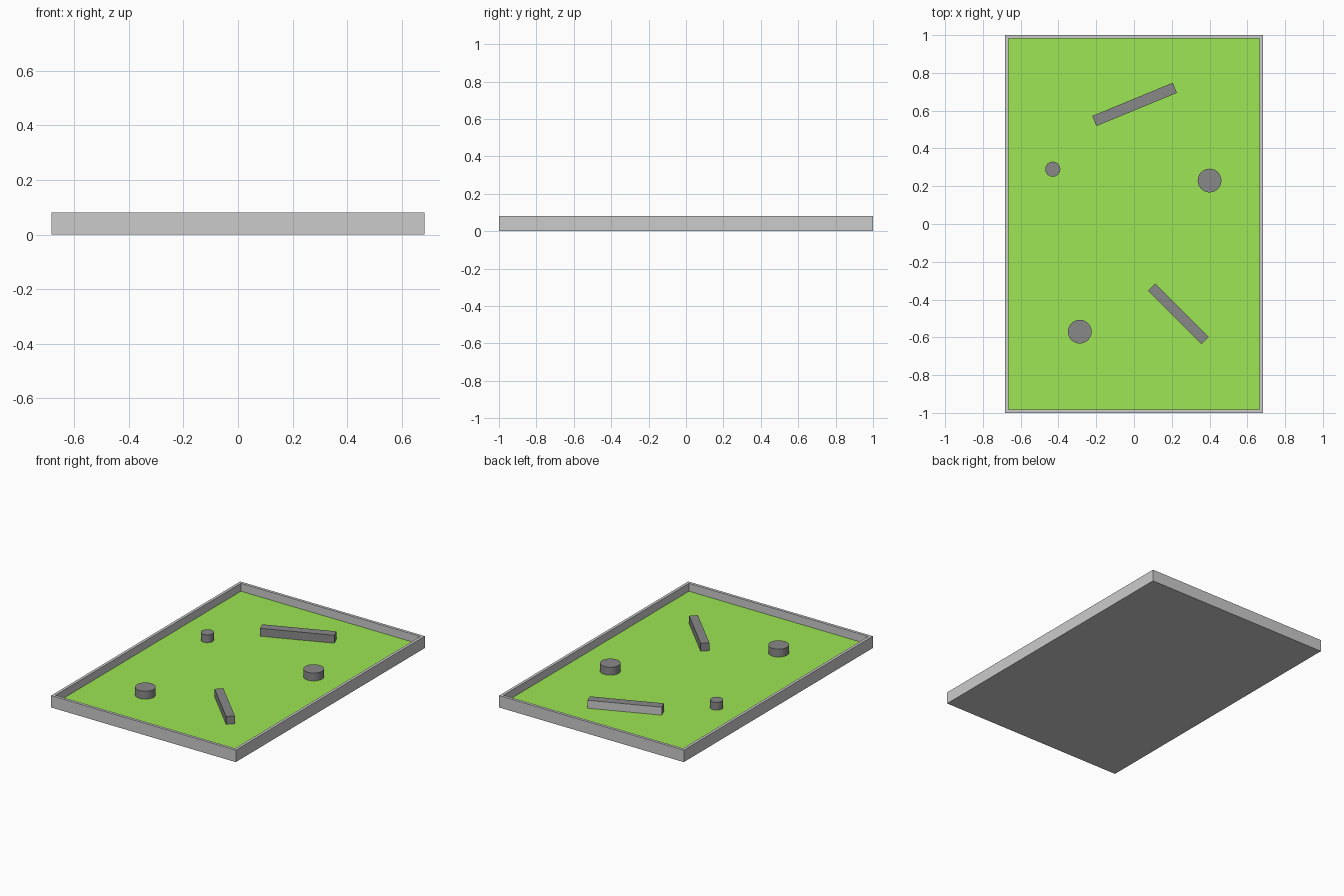
import bpy, bmesh
from math import radians
from mathutils import Matrix, Vector

if "Cube" in bpy.data.objects:
    bpy.data.objects.remove(bpy.data.objects["Cube"])

HALF_X, HALF_Y, TOP = 0.684, 1.0, 0.08
WALL, FLOOR = 0.027, 0.027


def material(name, rgb):
    m = bpy.data.materials.new(name)
    m.diffuse_color = (*rgb, 1)
    m.use_nodes = True
    m.node_tree.nodes["Principled BSDF"].inputs["Base Color"].default_value = m.diffuse_color
    return m


grey = material("grey", (0.69, 0.69, 0.69))
green = material("green", (0.34, 0.79, 0.09))
dark = material("charcoal", (0.25, 0.25, 0.25))


def finish(name, bm, mats):
    mesh = bpy.data.meshes.new(name)
    bm.to_mesh(mesh)
    bm.free()
    for m in mats:
        mesh.materials.append(m)
    obj = bpy.data.objects.new(name, mesh)
    bpy.context.collection.objects.link(obj)
    return obj


def box(size, z0):
    bm = bmesh.new()
    bmesh.ops.create_cube(bm, size=1, matrix=Matrix.Translation((0, 0, z0 + size[2] / 2))
                          @ Matrix.Diagonal((*size, 1)))
    return bm


# Shallow tray: box with its top inset and pushed down to a green floor
bm = box((2 * HALF_X, 2 * HALF_Y, TOP), 0)
bm.normal_update()
top = max(bm.faces, key=lambda f: f.calc_center_median().z)
bmesh.ops.inset_region(bm, faces=[top], thickness=WALL)
bm.normal_update()
well = bmesh.ops.extrude_discrete_faces(bm, faces=[top])["faces"][0]
bmesh.ops.translate(bm, verts=well.verts, vec=(0, 0, FLOOR - TOP))
well.material_index = 1
bmesh.ops.recalc_face_normals(bm, faces=bm.faces)
finish("tray", bm, [grey, green])


# Straight bar obstacles
def bar(name, x, y, length, width, angle, grey_side=False):
    bm = box((length, width, TOP - FLOOR), FLOOR)
    bm.normal_update()
    if grey_side:
        max(bm.faces, key=lambda f: f.normal.y).material_index = 1
    obj = finish(name, bm, [dark, grey])
    obj.location = (x, y, 0)
    obj.rotation_euler.z = radians(angle)


bar("back_bar", 0.003, 0.633, 0.461, 0.058, 22.4, grey_side=True)
bar("front_bar", 0.235, -0.476, 0.402, 0.054, -45)

# Round post obstacles
for name, x, y, r in (("small_post", -0.43, 0.29, 0.04),
                      ("right_post", 0.40, 0.23, 0.063),
                      ("front_post", -0.287, -0.57, 0.063)):
    bm = bmesh.new()
    bmesh.ops.create_cone(bm, cap_ends=True, segments=24, radius1=r, radius2=r,
                          depth=TOP - FLOOR)
    obj = finish(name, bm, [dark])
    obj.location = (x, y, (TOP + FLOOR) / 2)
    bpy.context.view_layer.objects.active = obj
    obj.select_set(True)
    bpy.ops.object.shade_smooth_by_angle(angle=radians(30))
    obj.select_set(False)
